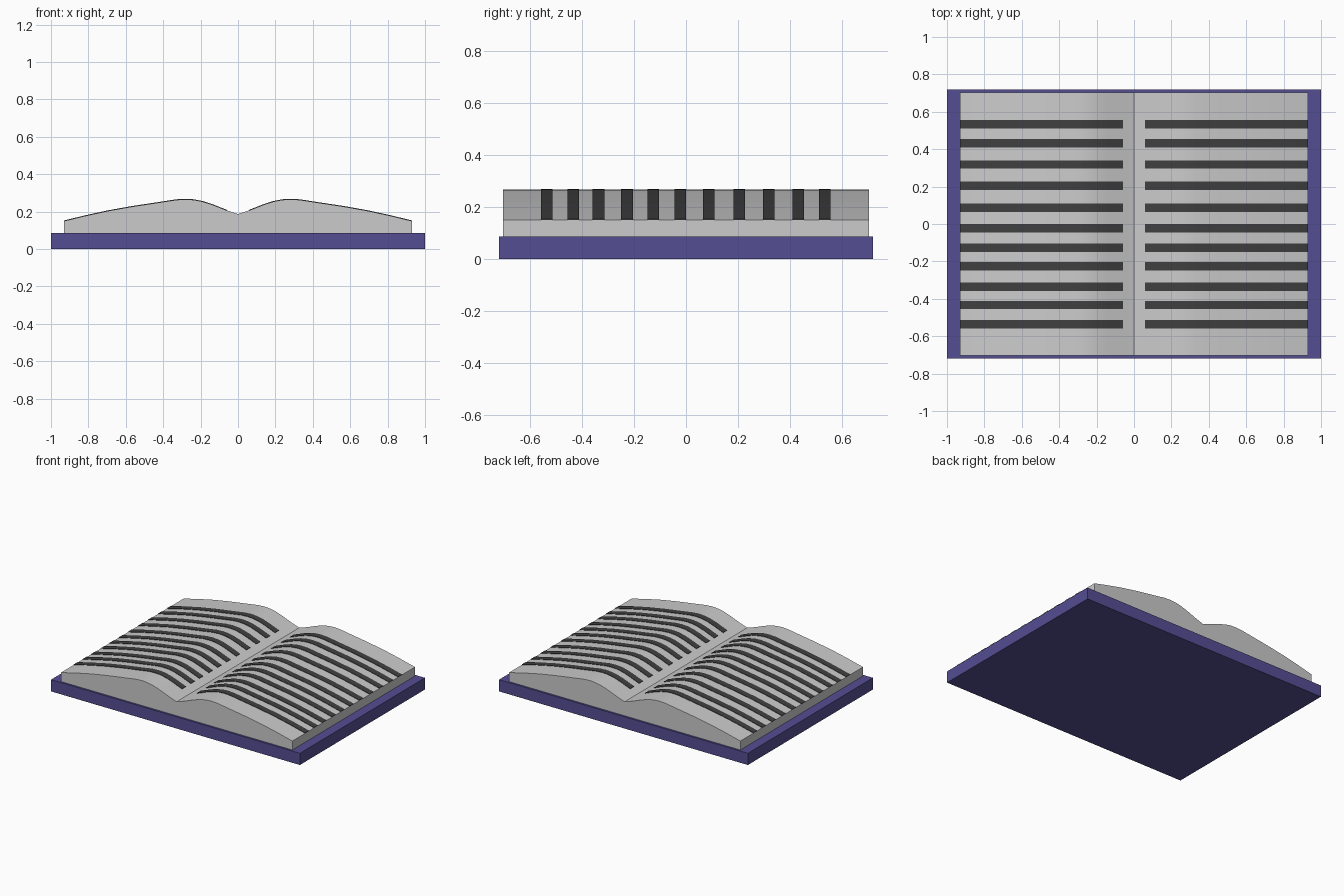
import bpy, bmesh, math

if "Cube" in bpy.data.objects:
    bpy.data.objects.remove(bpy.data.objects["Cube"])

# Height profile of one page, gutter to outer edge (x, z)
PAGE = [(0, .187), (.06, .207), (.14, .238), (.19, .254), (.235, .263), (.28, .266),
        (.33, .263), (.42, .249), (.56, .228), (.69, .205), (.81, .179), (.93, .15)]
COVER_TOP = .085


def material(name, rgb):
    m = bpy.data.materials.new(name)
    m.diffuse_color = (*rgb, 1)
    m.use_nodes = True
    m.node_tree.nodes["Principled BSDF"].inputs["Base Color"].default_value = m.diffuse_color
    return m


def prism(name, outline, bands, mat=None):
    """Extrude an (x, z) outline along y, once for each (y0, y1) band."""
    bm = bmesh.new()
    for y0, y1 in bands:
        face = bm.faces.new([bm.verts.new((x, y0, z)) for x, z in outline])
        ext = bmesh.ops.extrude_face_region(bm, geom=[face])
        verts = [g for g in ext["geom"] if isinstance(g, bmesh.types.BMVert)]
        bmesh.ops.translate(bm, verts=verts, vec=(0, y1 - y0, 0))
    bmesh.ops.recalc_face_normals(bm, faces=bm.faces)
    mesh = bpy.data.meshes.new(name)
    bm.to_mesh(mesh)
    bm.free()
    obj = bpy.data.objects.new(name, mesh)
    bpy.context.collection.objects.link(obj)
    if mat:
        mesh.materials.append(mat)
    bpy.ops.object.select_all(action='DESELECT')
    obj.select_set(True)
    bpy.context.view_layer.objects.active = obj
    bpy.ops.object.shade_smooth_by_angle(angle=math.radians(25))
    return obj


navy = material("navy", (.09, .075, .29))
ink = material("ink", (.05, .05, .05))

# Cover board
prism("cover", [(-1, 0), (1, 0), (1, COVER_TOP), (-1, COVER_TOP)], [(-.718, .718)], navy)

# Page block: both curved pages meeting at the gutter
top = [(-x, z) for x, z in reversed(PAGE[1:])] + PAGE
prism("pages", [(-.93, COVER_TOP)] + top + [(.93, COVER_TOP)], [(-.704, .704)])

# Rows of writing: thin strips following each page's curve
rows = [.533, .431, .318, .205, .087, -.022, -.126, -.227, -.336, -.433, -.535]
bands = [(y - .0225, y + .0225) for y in rows]
for side, s in (("left", -1), ("right", 1)):
    curve = PAGE[1:]
    strip = [(s * x, z + .003) for x, z in curve] + [(s * x, z - .001) for x, z in reversed(curve)]
    prism(side + "_text_lines", strip, bands, ink)
